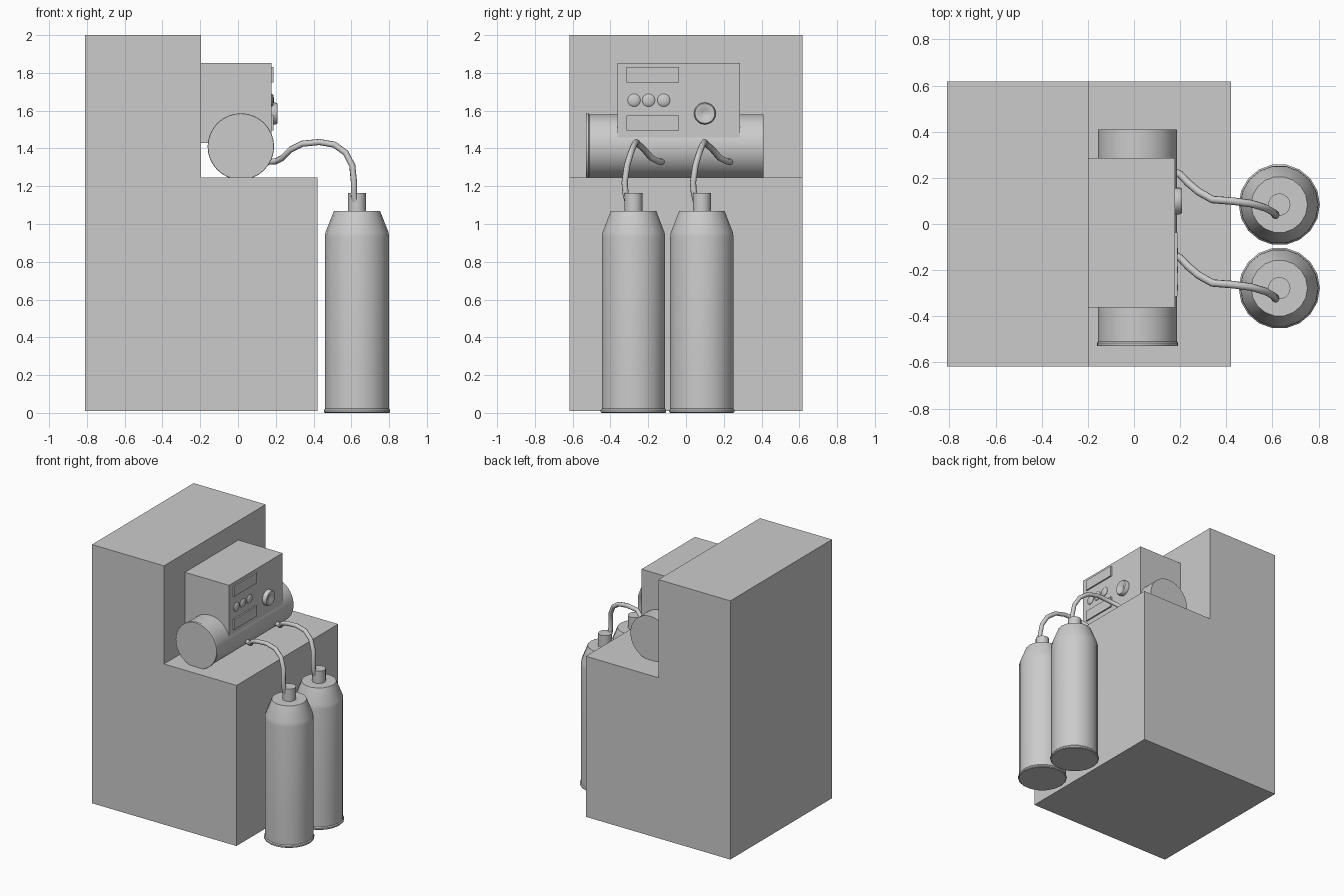
import bpy, bmesh, math
from mathutils import Matrix, Vector

if "Cube" in bpy.data.objects:
    bpy.data.objects.remove(bpy.data.objects["Cube"])


def finish(name, bm, smooth=False):
    bmesh.ops.recalc_face_normals(bm, faces=bm.faces)
    me = bpy.data.meshes.new(name)
    bm.to_mesh(me)
    bm.free()
    ob = bpy.data.objects.new(name, me)
    bpy.context.collection.objects.link(ob)
    if smooth:
        bpy.ops.object.select_all(action='DESELECT')
        ob.select_set(True)
        bpy.context.view_layer.objects.active = ob
        bpy.ops.object.shade_smooth_by_angle(angle=math.radians(35))
    return ob


def box(name, lo, hi):
    lo, hi = Vector(lo), Vector(hi)
    bm = bmesh.new()
    bmesh.ops.create_cube(bm, size=1)
    bmesh.ops.scale(bm, vec=hi - lo, verts=bm.verts)
    bmesh.ops.translate(bm, vec=(lo + hi) / 2, verts=bm.verts)
    return finish(name, bm)


def lathe(name, profile, n, loc, axis='Z'):
    """Spin (radius, height) rings around an axis, capping both ends."""
    bm = bmesh.new()
    rings = [[bm.verts.new((r * math.cos(2 * math.pi * i / n),
                            r * math.sin(2 * math.pi * i / n), h))
              for i in range(n)] for r, h in profile]
    for a, b in zip(rings, rings[1:]):
        for i in range(n):
            j = (i + 1) % n
            bm.faces.new((a[i], a[j], b[j], b[i]))
    bm.faces.new(rings[0])
    bm.faces.new(rings[-1])
    rot = {'Z': Matrix(), 'X': Matrix.Rotation(math.pi / 2, 4, 'Y'),
           'Y': Matrix.Rotation(-math.pi / 2, 4, 'X')}[axis]
    bm.transform(Matrix.Translation(loc) @ rot)
    return finish(name, bm, True)


# L-shaped cabinet, extruded along y
bm = bmesh.new()
outline = [(-0.81, 0.01), (0.42, 0.01), (0.42, 1.245),
           (-0.197, 1.245), (-0.197, 2.0), (-0.81, 2.0)]
face = bm.faces.new([bm.verts.new((x, -0.618, z)) for x, z in outline])
ext = bmesh.ops.extrude_face_region(bm, geom=[face])
bmesh.ops.translate(bm, vec=(0, 1.236, 0),
                    verts=[v for v in ext['geom'] if isinstance(v, bmesh.types.BMVert)])
finish("cabinet", bm)

# Horizontal drum with a thin rim at the front
lathe("drum", [(0.174, -0.53), (0.176, -0.525), (0.176, -0.515), (0.171, -0.51),
               (0.171, 0.41)], 32, (0.015, 0, 1.41), 'Y')

# Control box and its face details
box("control_box", (-0.2, -0.363, 1.43), (0.178, 0.287, 1.853))
for i, z in enumerate((1.75, 1.495)):
    box(f"display_panel_{i + 1}", (0.17, -0.315, z), (0.189, -0.037, z + 0.08))
for i, y in enumerate((-0.275, -0.198, -0.118)):
    lathe(f"button_{i + 1}", [(0.034, 0.0), (0.034, 0.006), (0.027, 0.012), (0.012, 0.015)],
          16, (0.175, y, 1.655), 'X')
lathe("dial", [(0.058, 0.0), (0.058, 0.024), (0.052, 0.034), (0.034, 0.034),
               (0.016, 0.022)], 20, (0.175, 0.1, 1.585), 'X')

# Gas bottles, each with a curved hose to the drum
hose_path = [(0.16, 0.235, 1.33), (0.2, 0.215, 1.332), (0.235, 0.178, 1.35),
             (0.28, 0.14, 1.395), (0.34, 0.106, 1.425), (0.43, 0.099, 1.434),
             (0.51, 0.088, 1.42), (0.57, 0.07, 1.377), (0.605, 0.05, 1.31),
             (0.614, 0.037, 1.22), (0.614, 0.042, 1.16), (0.62, 0.055, 1.11)]
for k, dy in enumerate((0, -0.362)):
    lathe(f"gas_bottle_{k + 1}",
          [(0.17, 0.0), (0.176, 0.005), (0.176, 0.015), (0.17, 0.022), (0.17, 0.2),
           (0.17, 0.93), (0.167, 0.955), (0.122, 1.07), (0.048, 1.07), (0.048, 1.165)],
          18, (0.63, 0.084 + dy, 0), 'Z')
    cu = bpy.data.curves.new(f"hose_{k + 1}", 'CURVE')
    cu.dimensions = '3D'
    cu.bevel_depth = 0.0165
    cu.bevel_resolution = 2
    cu.use_fill_caps = True
    sp = cu.splines.new('POLY')
    sp.points.add(len(hose_path) - 1)
    for p, (x, y, z) in zip(sp.points, hose_path):
        p.co = (x, y + dy, z, 1)
    sp.use_smooth = True
    bpy.context.collection.objects.link(bpy.data.objects.new(f"hose_{k + 1}", cu))
